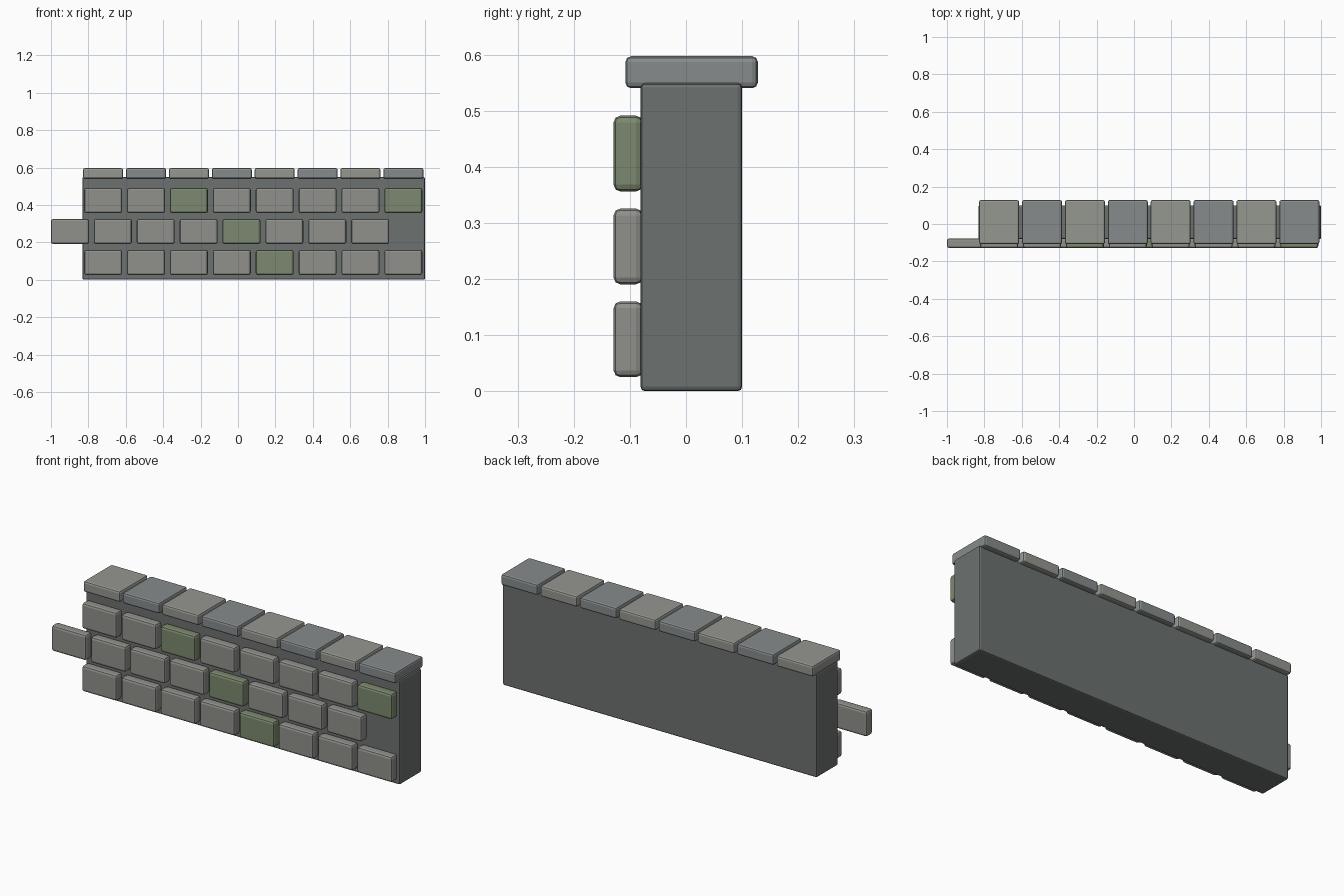
import bpy

if "Cube" in bpy.data.objects:
    bpy.data.objects.remove(bpy.data.objects["Cube"])


def material(name, rgb):
    m = bpy.data.materials.new(name)
    m.diffuse_color = (*rgb, 1)
    m.use_nodes = True
    m.node_tree.nodes["Principled BSDF"].inputs["Base Color"].default_value = m.diffuse_color
    return m


core_mat = material("dark_stone", (0.15, 0.165, 0.16))
face_mat = material("face_stone", (0.28, 0.28, 0.26))
moss_mat = material("mossy_stone", (0.20, 0.25, 0.16))
warm_mat = material("warm_cap", (0.30, 0.31, 0.28))
cool_mat = material("cool_cap", (0.24, 0.26, 0.26))


def block(name, lo, hi, bevel, mat):
    """Softly bevelled box between two corners."""
    centre = [(a + b) / 2 for a, b in zip(lo, hi)]
    bpy.ops.mesh.primitive_cube_add(size=1, location=centre)
    ob = bpy.context.object
    ob.name = name
    ob.scale = [b - a for a, b in zip(lo, hi)]
    bpy.ops.object.transform_apply(location=False, rotation=False, scale=True)
    mod = ob.modifiers.new("bevel", "BEVEL")
    mod.width = bevel
    mod.segments = 2
    ob.data.materials.append(mat)
    return ob


PITCH = 0.2293
FIRST = -0.721

# Solid wall behind the stones
block("wall_core", (-0.832, -0.081, 0), (1.0, 0.1, 0.549), 0.008, core_mat)

# Three staggered courses of facing stones, a few of them mossy
mossy = {(0, 4), (1, 4), (2, 2), (2, 7)}
for row in range(3):
    z = 0.025 + row * 0.1655
    shift = -0.1775 if row == 1 else 0
    for i in range(8):
        x = FIRST + shift + i * PITCH
        mat = moss_mat if (row, i) in mossy else face_mat
        block(f"face_stone_{row}_{i}", (x - 0.1015, -0.129, z),
              (x + 0.1015, -0.077, z + 0.135), 0.012, mat)

# Coping stones along the top
for i in range(8):
    x = FIRST + i * PITCH
    block(f"cap_stone_{i}", (x - 0.107, -0.108, 0.540),
          (x + 0.107, 0.128, 0.597), 0.010, cool_mat if i % 2 else warm_mat)
